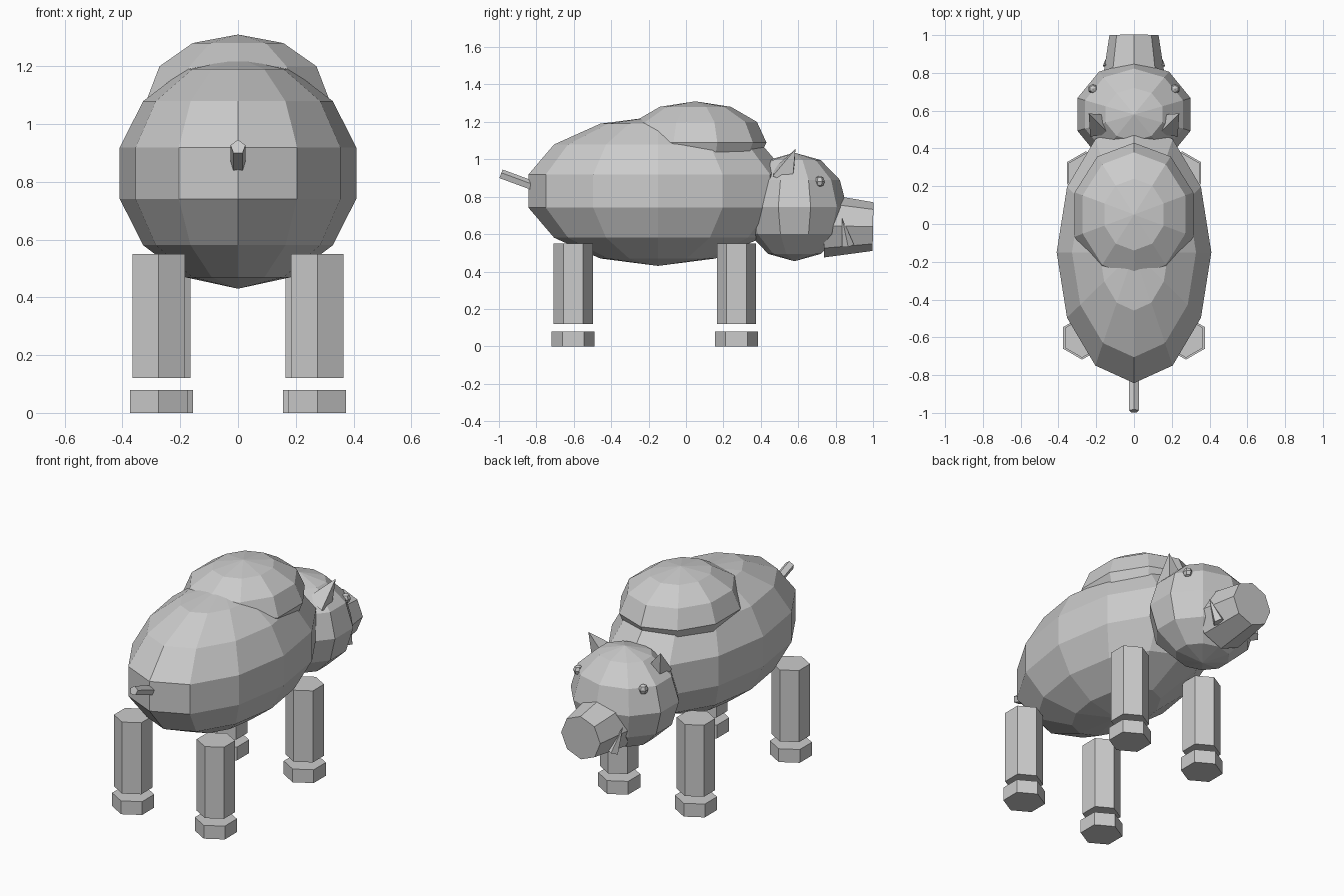
import bpy, bmesh
from mathutils import Vector, Matrix

if "Cube" in bpy.data.objects:
    bpy.data.objects.remove(bpy.data.objects["Cube"])


def finish(name, bm, matrix):
    mesh = bpy.data.meshes.new(name)
    bm.transform(matrix)
    bmesh.ops.recalc_face_normals(bm, faces=bm.faces)
    bm.to_mesh(mesh)
    bm.free()
    obj = bpy.data.objects.new(name, mesh)
    bpy.context.collection.objects.link(obj)
    return obj


def ball(name, centre, radii, segments, rings):
    bm = bmesh.new()
    bmesh.ops.create_uvsphere(bm, u_segments=segments, v_segments=rings, radius=1)
    return finish(name, bm, Matrix.Translation(centre) @ Matrix.Diagonal((*radii, 1)))


def spike(name, start, end, r1, r2, sides):
    """Cone or cylinder running from start to end."""
    a, b = Vector(start), Vector(end)
    axis = b - a
    bm = bmesh.new()
    bmesh.ops.create_cone(bm, cap_ends=True, segments=sides,
                          radius1=r1, radius2=r2, depth=axis.length)
    if r2 == 0:
        bmesh.ops.remove_doubles(bm, verts=bm.verts, dist=1e-5)
    if abs(axis.x) + abs(axis.y) < 1e-6:
        turn = Matrix.Identity(4)
    else:
        turn = axis.to_track_quat('Z', 'Y').to_matrix().to_4x4()
    return finish(name, bm, Matrix.Translation((a + b) / 2) @ turn)


# Torso, shoulder hump and head
ball("body", (0, -0.15, 0.83), (0.42, 0.71, 0.40), 12, 7)
ball("shoulder_hump", (0, 0.05, 1.09), (0.33, 0.38, 0.22), 10, 6)
ball("head", (0, 0.58, 0.745), (0.315, 0.28, 0.29), 10, 6)

# Snout and tail
spike("snout", (0, 0.74, 0.645), (0, 1.0, 0.64), 0.17, 0.13, 8)
spike("tail", (0, -0.80, 0.85), (0, -0.99, 0.92), 0.027, 0.027, 5)

for side, s in (("left", -1), ("right", 1)):
    # Face details
    spike(f"ear_{side}", (s * 0.175, 0.52, 0.91), (s * 0.24, 0.585, 1.055), 0.08, 0, 4)
    spike(f"tusk_{side}", (s * 0.12, 0.865, 0.54), (s * 0.165, 0.835, 0.685), 0.035, 0, 5)
    ball(f"eye_{side}", (s * 0.217, 0.715, 0.882), (0.027, 0.027, 0.03), 6, 4)
    # Legs and hooves
    for end, x, y in (("front", 0.255, 0.27), ("rear", 0.275, -0.603)):
        spike(f"{end}_leg_{side}", (s * x, y, 0.12), (s * x, y, 0.55), 0.105, 0.105, 6)
        spike(f"{end}_hoof_{side}", (s * x, y, 0), (s * x, y, 0.08), 0.115, 0.115, 6)
